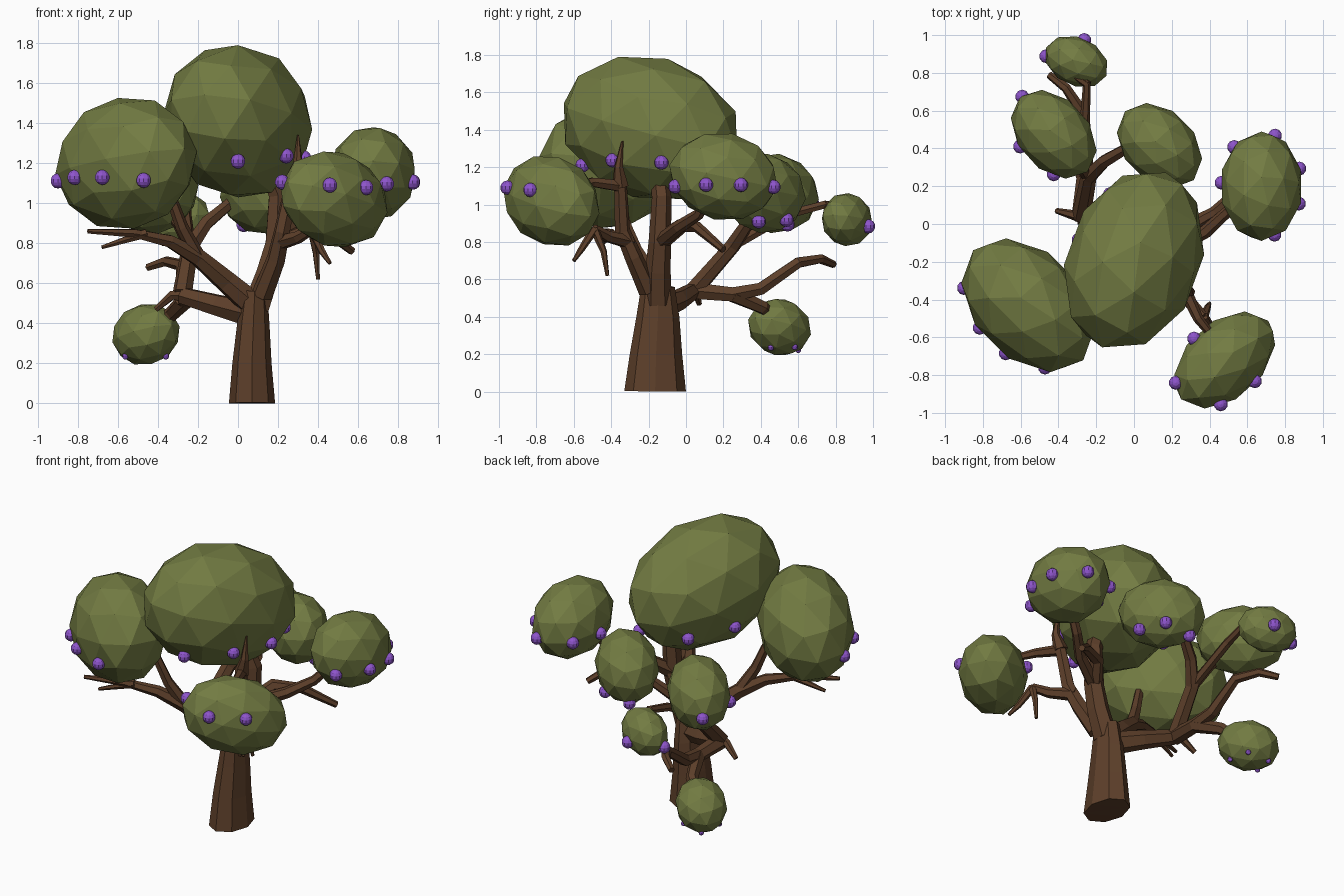
import bpy
from math import cos, radians, sin
from mathutils import Euler, Vector

default_cube = bpy.data.objects.get("Cube")
if default_cube:
    bpy.data.objects.remove(default_cube, do_unlink=True)


def make_material(name, red, green, blue):
    material = bpy.data.materials.new(name)
    material.use_nodes = True
    material.diffuse_color = (red, green, blue, 1)
    shader = material.node_tree.nodes["Principled BSDF"]
    shader.inputs["Base Color"].default_value = (red, green, blue, 1)
    return material


bark = make_material("bark brown", .11, .05, .023)
leaf = make_material("leaf green", .17, .2, .055)
purple = make_material("berry purple", .27, .09, .6)


def finish(part, name, material):
    part.name = name
    part.data.name = name
    part.data.materials.clear()
    part.data.materials.append(material)
    return part


def limb(name, thick, thin, *points, sides=1):
    """Faceted branch along a path, tapering evenly from thick to thin."""
    curve = bpy.data.curves.new(name, "CURVE")
    curve.dimensions = "3D"
    curve.bevel_depth = 1
    curve.bevel_resolution = sides
    curve.use_fill_caps = True
    spline = curve.splines.new("POLY")
    spline.points.add(len(points) - 1)
    for index, (target, position) in enumerate(zip(spline.points, points)):
        target.co = (*position, 1)
        target.radius = thick + (thin - thick) * index / (len(points) - 1)

    # Turn the bevelled curve into a mesh
    source = bpy.data.objects.new(name + " path", curve)
    bpy.context.collection.objects.link(source)
    graph = bpy.context.evaluated_depsgraph_get()
    mesh = bpy.data.meshes.new_from_object(source.evaluated_get(graph))
    bpy.data.objects.remove(source, do_unlink=True)
    bpy.data.curves.remove(curve)
    for face in mesh.polygons:
        face.use_smooth = False
    part = bpy.data.objects.new(name, mesh)
    bpy.context.collection.objects.link(part)
    return finish(part, name, bark)


def foliage(name, centre, radii, pitch, yaw, count, start, step, slope, size=.038):
    """Faceted leaf clump with a garland of berries set on its surface."""
    centre = Vector(centre)
    turn = Euler((radians(pitch), 0, radians(yaw)))
    bpy.ops.mesh.primitive_ico_sphere_add(
        subdivisions=2, radius=1.02, location=centre, rotation=turn)
    clump = bpy.context.object
    clump.scale = radii
    finish(clump, name + "_foliage", leaf)

    # Berries at even headings, pushed out to the ellipsoid's surface
    to_local = turn.to_matrix().transposed()
    for index in range(count):
        heading = radians(start + step * index)
        outward = Vector((cos(heading), sin(heading), slope))
        local = to_local @ outward
        reach = Vector([part / radius for part, radius in zip(local, radii)]).length
        bpy.ops.mesh.primitive_uv_sphere_add(
            segments=10, ring_count=7, radius=size,
            location=centre + outward / reach)
        finish(bpy.context.object, name + "_berry", purple)


# Trunk: oval in section, narrower from side to side
trunk_axis = .07
trunk = limb("trunk", .165, .09,
             (trunk_axis, -.165, 0), (trunk_axis, -.16, .2),
             (.08, -.15, .4), (.09, -.15, .56), sides=2)
for vertex in trunk.data.vertices:
    vertex.co.x = trunk_axis + (vertex.co.x - trunk_axis) * .7
    vertex.co.z = max(vertex.co.z, 0)

# Joints where branches divide
fork = (.09, -.15, .48)
left_joint = (.19, -.14, .8)
front_joint = (.22, -.34, .86)
front_elbow = (.27, -.35, 1.1)
twig_joint = (.37, -.49, .87)
right_joint = (-.2, -.26, .73)
rear_joint = (-.28, .04, .54)
upright_joint = (-.24, .25, .78)
back_joint = (-.25, .74, 1)
bough_joint = (-.26, .25, .52)

# Main limb on the left, rising into the crown
limb("left_limb", .075, .045, fork, (.15, -.15, .65), left_joint,
     (.2, -.13, 1.04), (.14, -.15, 1.2))
limb("left_side_branch", .05, .02, left_joint,
     (.27, -.02, .89), (.42, .06, .88), (.57, .2, .76))
limb("left_leaf_branch", .04, .025, left_joint,
     (.38, -.04, .88), (.5, .07, .95), (.63, .15, 1.1))

# Forward limb with a spike and drooping twigs
limb("front_limb", .055, .035, (.12, -.2, .54), (.19, -.28, .72),
     front_joint, front_elbow)
limb("front_spike", .045, .005, front_elbow, (.3, -.36, 1.2), (.3, -.34, 1.34))
limb("front_leaf_branch", .035, .02, front_elbow, (.34, -.5, 1.12), (.42, -.6, 1.1))
limb("front_twig_branch", .04, .025, (.2, -.3, .8), (.3, -.42, .83), twig_joint)
limb("front_inner_twig", .025, .01, twig_joint, (.39, -.44, .75), (.4, -.42, .62))
limb("front_outer_twig", .025, .01, twig_joint, (.42, -.56, .76), (.46, -.6, .7))

# Long limb reaching out to the right
limb("right_limb", .07, .012, fork, (-.06, -.19, .61), right_joint,
     (-.34, -.34, .81), (-.52, -.42, .85), (-.75, -.51, .86))
limb("right_twig", .025, .01, (-.46, -.4, .85), (-.68, -.46, .78))
limb("right_leaf_branch", .04, .025, right_joint, (-.28, -.32, .88), (-.36, -.37, 1.1))

# Rear limb, dividing into upper branches and a low bough
limb("rear_limb", .07, .045, (.06, -.14, .45), (-.1, -.04, .49), rear_joint)
limb("rear_twig", .035, .015, rear_joint, (-.33, .05, .54), (-.41, .07, .47))
limb("rear_upright", .05, .03, rear_joint, upright_joint, (-.16, .33, .9), (-.04, .4, 1))
limb("rear_leaf_branch", .035, .025, upright_joint, (-.3, .34, .9), (-.38, .42, 1))
limb("back_branch", .03, .02, upright_joint, (-.26, .55, .95), back_joint, (-.36, .82, 1))
limb("back_leaf_twig", .025, .015, back_joint, (-.3, .85, .95))
limb("low_bough", .05, .02, rear_joint, bough_joint, (-.27, .4, .55),
     (-.28, .6, .69), (-.36, .72, .71), (-.45, .79, .68))
limb("low_leaf_branch", .045, .03, bough_joint, (-.33, .41, .45), (-.42, .47, .38))

# Leaf clumps and their berries
foliage("crown", (0, -.19, 1.41), (.35, .5, .375), pitch=-15, yaw=-20,
        count=6, start=-90, step=50, slope=-.55)
foliage("right", (-.56, -.43, 1.2), (.28, .41, .325), pitch=-10, yaw=45,
        count=4, start=165, step=40, slope=-.25)
foliage("front", (.48, -.72, 1.02), (.2, .315, .235), pitch=-15, yaw=-48,
        count=4, start=145, step=60, slope=.3)
foliage("left", (.675, .2, 1.15), (.215, .29, .23), pitch=-12, yaw=0,
        count=6, start=-75, step=50, slope=-.2)
foliage("rear", (.135, .415, 1.06), (.185, .255, .21), pitch=-8, yaw=45,
        count=3, start=-10, step=70, slope=-1)
foliage("rear_right", (-.425, .475, 1.06), (.185, .265, .21), pitch=-8, yaw=42,
        count=3, start=130, step=70, slope=-.2)
foliage("back", (-.305, .86, .92), (.125, .175, .14), pitch=-8, yaw=65,
        count=2, start=70, step=100, slope=-.3)
foliage("low", (-.46, .5, .345), (.15, .185, .15), pitch=-15, yaw=45,
        count=4, start=-25, step=75, slope=-1, size=.016)
